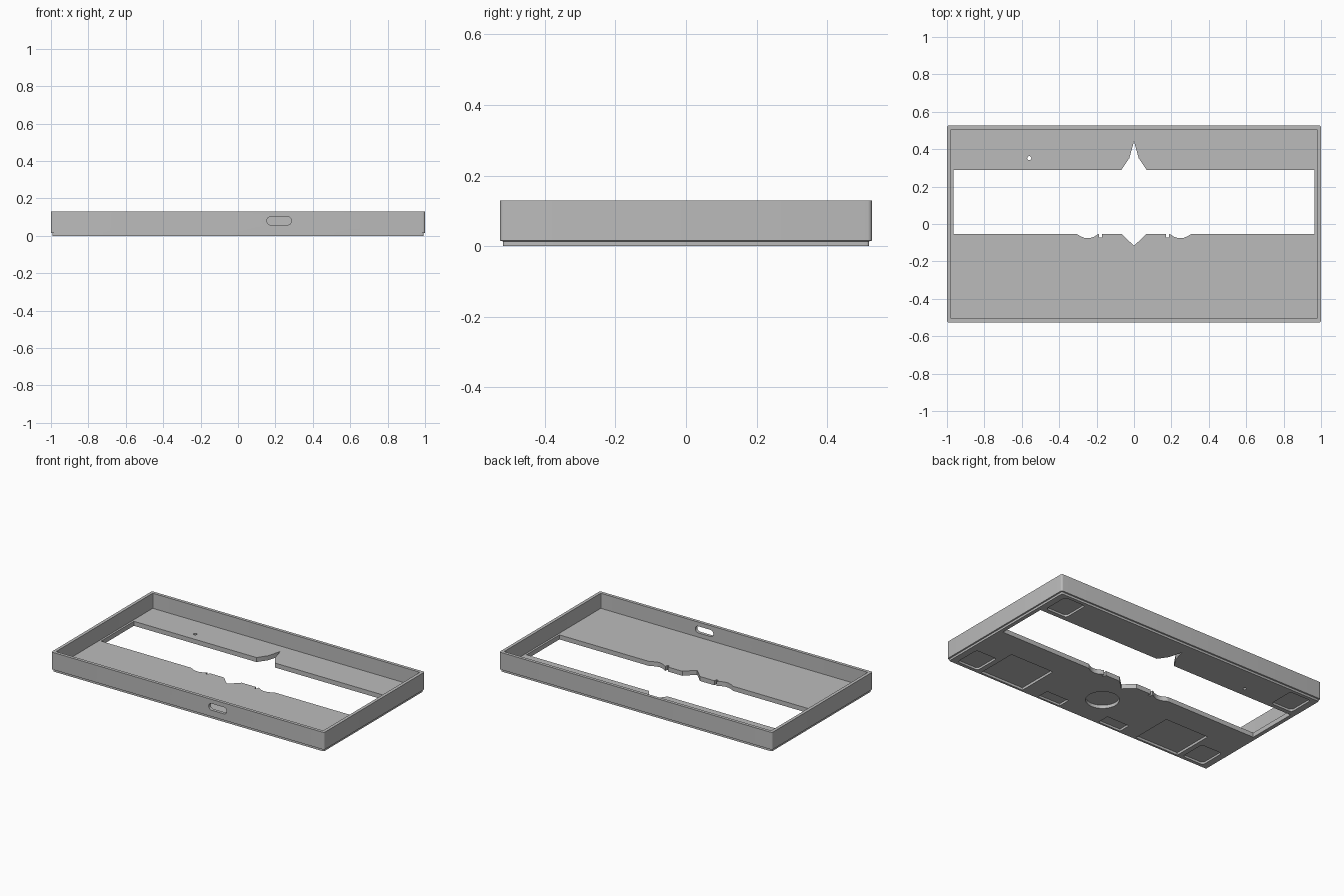
import bpy, bmesh, math

cube = bpy.data.objects.get("Cube")
if cube:
    bpy.data.objects.remove(cube, do_unlink=True)

HALF_X, HALF_Y, HEIGHT = 1.0, 0.527, 0.13
FLOOR = 0.03
STEP = 0.014

grey = bpy.data.materials.new("plain grey")
grey.use_nodes = True
colour = (0.5, 0.5, 0.5, 1)
grey.diffuse_color = colour
grey.node_tree.nodes["Principled BSDF"].inputs["Base Color"].default_value = colour


def rounded_rect(hx, hy, r, cx=0, cy=0, steps=5):
    """Corner-rounded rectangle as a counter-clockwise list of points."""
    pts = []
    for k, (sx, sy) in enumerate([(1, 1), (-1, 1), (-1, -1), (1, -1)]):
        for i in range(steps + 1):
            a = math.pi / 2 * (k + i / steps)
            pts.append((cx + sx * (hx - r) + r * math.cos(a),
                        cy + sy * (hy - r) + r * math.sin(a)))
    return pts


def loft(bm, rings):
    """Closed solid through rings of equal point count."""
    loops = [[bm.verts.new(p) for p in ring] for ring in rings]
    n = len(loops[0])
    for a, b in zip(loops, loops[1:]):
        for i in range(n):
            j = (i + 1) % n
            bm.faces.new((a[i], a[j], b[j], b[i]))
    bm.faces.new(loops[0][::-1])
    bm.faces.new(loops[-1])


def at_z(pts, z):
    return [(x, y, z) for x, y in pts]


def prism(bm, pts, z0, z1):
    loft(bm, [at_z(pts, z0), at_z(pts, z1)])


def to_object(bm, name):
    bmesh.ops.recalc_face_normals(bm, faces=bm.faces)
    mesh = bpy.data.meshes.new(name)
    bm.to_mesh(mesh)
    bm.free()
    mesh.materials.append(grey)
    obj = bpy.data.objects.new(name, mesh)
    bpy.context.collection.objects.link(obj)
    return obj


# Tray shell: stepped foot, outer wall, rim, inner wall and floor
bm = bmesh.new()
sections = [(0.008, 0, 0.008), (0.008, STEP, 0.008), (0, STEP + 0.002, 0.012),
            (0, HEIGHT, 0.012), (0.021, HEIGHT, 0.003), (0.021, FLOOR, 0.003)]
loft(bm, [at_z(rounded_rect(HALF_X - d, HALF_Y - d, r), z) for d, z, r in sections])
tray = to_object(bm, "tray")

# Cutters gathered in one helper mesh
bm = bmesh.new()

# Long window with pointed notches, outlined on one side and mirrored
half = [(0, -0.117), (0.065, -0.054), (0.171, -0.054), (0.171, -0.073),
        (0.187, -0.073), (0.187, -0.054), (0.195, -0.056), (0.215, -0.069),
        (0.24, -0.076), (0.265, -0.074), (0.285, -0.066), (0.305, -0.054),
        (0.966, -0.054), (0.966, 0.29), (0.067, 0.29), (0.025, 0.352), (0, 0.442)]
prism(bm, half + [(-x, y) for x, y in half[-2:0:-1]], -0.05, 0.08)

# Small round hole in the floor
prism(bm, rounded_rect(0.011, 0.011, 0.011, -0.56, 0.352), -0.05, 0.08)

# Rounded port through the front wall
port = rounded_rect(0.066, 0.022, 0.0215, 0.22, 0.08)
loft(bm, [[(x, y, z) for x, z in port] for y in (-0.6, -0.45)])

# Underside recesses: corner pads, large and small pockets, central disc
for s in (-1, 1):
    for t in (-1, 1):
        prism(bm, rounded_rect(0.078, 0.088, 0.02, s * 0.87, t * 0.408), -0.05, 0.014)
    prism(bm, rounded_rect(0.16, 0.14, 0.004, s * 0.598, -0.365), -0.05, 0.016)
    prism(bm, rounded_rect(0.083, 0.041, 0.004, s * 0.233, -0.465), -0.05, 0.014)
prism(bm, rounded_rect(0.1, 0.1, 0.0999, 0, -0.29, 8), -0.05, 0.022)
cutter = to_object(bm, "opening_cutter")
cutter.hide_render = True

cut = tray.modifiers.new("openings", 'BOOLEAN')
cut.operation = 'DIFFERENCE'
cut.solver = 'EXACT'
cut.object = cutter

bpy.ops.object.select_all(action='DESELECT')
bpy.context.view_layer.objects.active = tray
tray.select_set(True)
bpy.ops.object.modifier_apply(modifier=cut.name)
bpy.data.objects.remove(cutter, do_unlink=True)
bpy.ops.object.shade_smooth_by_angle(angle=math.radians(30))
